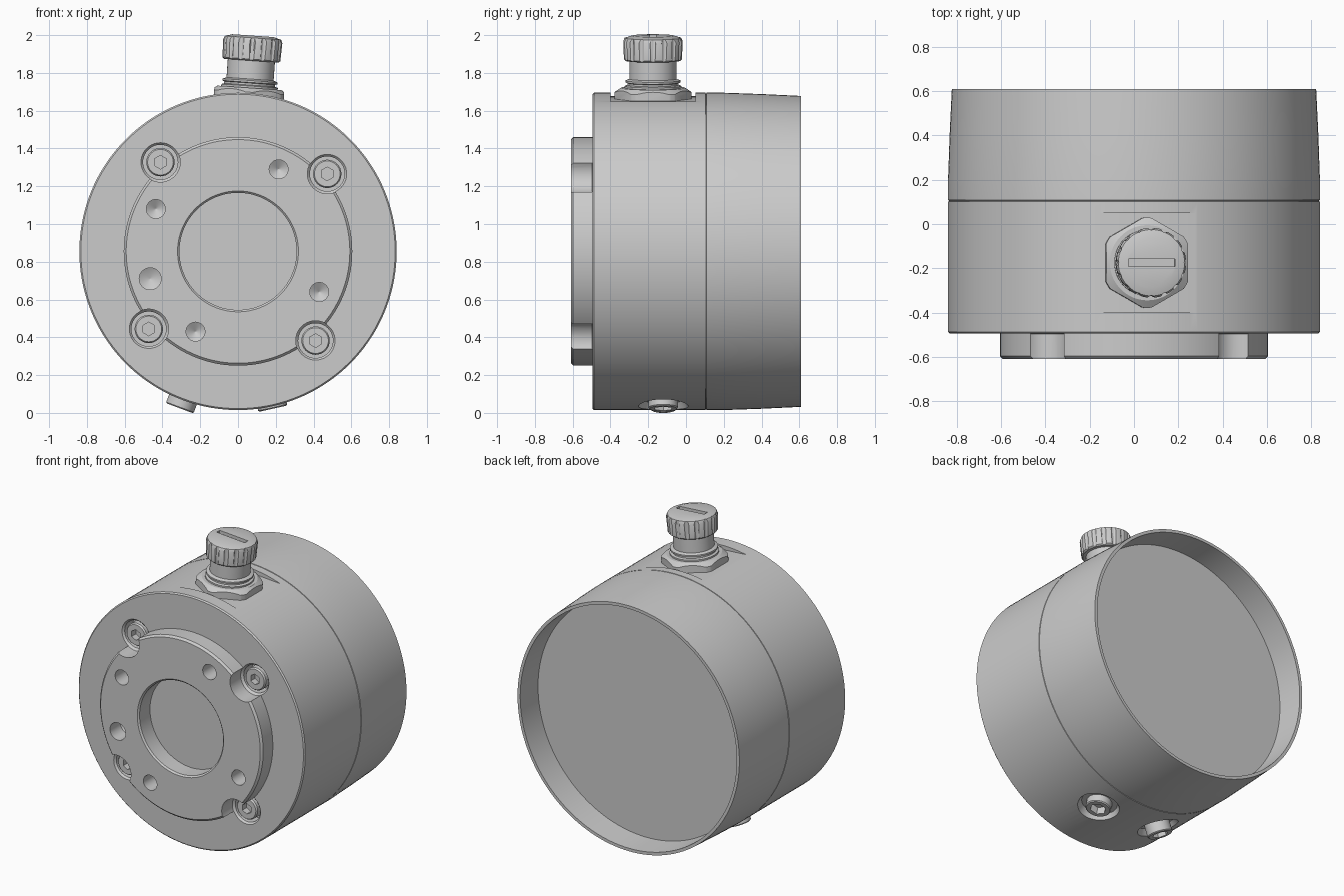
import bpy, bmesh, math
from mathutils import Matrix

if "Cube" in bpy.data.objects:
    bpy.data.objects.remove(bpy.data.objects["Cube"])

CZ = 0.855                      # height of the main axis
T, R = Matrix.Translation, Matrix.Rotation


def axial(x=0, z=CZ):
    """Local +z points to the front (-y)."""
    return T((x, 0, z)) @ R(math.radians(90), 4, 'X')


def radial(deg, y):
    """Local +z points outward from the main axis, deg measured from up."""
    return T((0, y, CZ)) @ R(math.radians(deg), 4, 'Y')


def new_object(name, bm, mat):
    bmesh.ops.recalc_face_normals(bm, faces=bm.faces)
    me = bpy.data.meshes.new(name)
    bm.to_mesh(me)
    bm.free()
    ob = bpy.data.objects.new(name, me)
    ob.data.transform(mat)
    bpy.context.collection.objects.link(ob)
    return ob


def lathe(name, prof, segs, mat, phase=0.0):
    """Revolve (radius, height) points about local z; ends are closed by caps."""
    bm = bmesh.new()
    rings = []
    for r, h in prof:
        rings.append([bm.verts.new((r * math.cos(phase + 2 * math.pi * i / segs),
                                    r * math.sin(phase + 2 * math.pi * i / segs), h))
                      for i in range(segs)])
    for a, b in zip(rings, rings[1:]):
        for i in range(segs):
            j = (i + 1) % segs
            bm.faces.new((a[i], a[j], b[j], b[i]))
    bm.faces.new(rings[0])
    bm.faces.new(rings[-1])
    return new_object(name, bm, mat)


def cyl(name, r, h0, h1, segs, mat, phase=0.0):
    return lathe(name, [(r, h0), (r, h1)], segs, mat, phase)


def box(name, size, center, mat):
    bm = bmesh.new()
    bmesh.ops.create_cube(bm, size=1, matrix=T(center) @ Matrix.Diagonal((*size, 1)))
    return new_object(name, bm, mat)


def select(ob):
    bpy.ops.object.select_all(action='DESELECT')
    ob.select_set(True)
    bpy.context.view_layer.objects.active = ob


def boolean(ob, cutter, op='DIFFERENCE'):
    select(ob)
    m = ob.modifiers.new("cut", 'BOOLEAN')
    m.operation, m.solver, m.object = op, 'EXACT', cutter
    bpy.ops.object.modifier_apply(modifier=m.name)
    bpy.data.objects.remove(cutter)


def smooth(ob):
    select(ob)
    bpy.ops.object.shade_smooth_by_angle(angle=math.radians(30))


# Housing: bored front flange, drum with seam, tapered rear skirt with recess
housing = lathe("housing", [
    (0.31, 0.49), (0.31, 0.60), (0.32, 0.61), (0.592, 0.61), (0.605, 0.597),
    (0.605, 0.495), (0.832, 0.495), (0.84, 0.487), (0.84, -0.102), (0.836, -0.103),
    (0.836, -0.107), (0.84, -0.108), (0.84, -0.20), (0.833, -0.40), (0.823, -0.61),
    (0.803, -0.61), (0.797, -0.43)], 144, axial())

# Screw pockets and socket-head screws, a quarter turn apart
for k in range(4):
    a = math.radians(41 + 90 * k)
    at = axial(0.626 * math.cos(a), CZ + 0.626 * math.sin(a))
    boolean(housing, lathe("pocket", [(0.092, 0.40), (0.092, 0.483), (0.105, 0.497),
                                      (0.105, 0.70)], 40, at))
    screw = lathe(f"flange_screw_{k + 1}", [(0.075, 0.39), (0.075, 0.485), (0.068, 0.495),
                                            (0.055, 0.495)], 32, at)
    boolean(screw, cyl("hex", 0.036, 0.45, 0.6, 6, at, math.pi / 6))
    smooth(screw)

# Blind holes in the flange, with drill-point bottoms
for x, z, r in ((0.215, 1.29, 0.05), (-0.435, 1.08, 0.05), (0.43, 0.64, 0.05),
                (-0.225, 0.43, 0.05), (-0.465, 0.71, 0.058)):
    boolean(housing, lathe("hole", [(0.002, 0.47), (r, 0.50), (r, 0.70)], 32, axial(x, z)))

# Flat seat for the cable gland
gland = radial(4, -0.175)
boolean(housing, box("seat", (0.7, 0.45, 0.2), (0, 0, 0.91), gland))

# Bottom ports: shallow round pocket with a raised hollow plug
for name, deg, top in (("port_right", 167.5, 0.853), ("port_left", 200.4, 0.886)):
    at = radial(deg, -0.12)
    boolean(housing, lathe("recess", [(0.11, 0.80), (0.132, 0.84), (0.132, 0.95)], 48, at))
    plug = lathe(name, [(0.078, 0.78), (0.078, top - 0.006), (0.072, top)], 40, at)
    boolean(plug, cyl("socket", 0.05, top - 0.05, top + 0.1, 6, at))
    smooth(plug)
smooth(housing)

# Gland hex nut with chamfered corners
nut = cyl("gland_nut", 0.214, 0.80, 0.868, 6, gland, math.pi / 2)
boolean(nut, lathe("chamfer", [(0.204, 0.79), (0.204, 0.845), (0.17, 0.868), (0.17, 0.88)],
                   64, gland), 'INTERSECT')
smooth(nut)

# Gland neck with stepped collars
smooth(lathe("gland_neck", [
    (0.15, 0.86), (0.15, 0.878), (0.135, 0.883), (0.135, 0.893), (0.146, 0.897),
    (0.146, 0.907), (0.125, 0.915), (0.125, 1.03)], 64, gland))

# Knurled gland cap with a slotted top
cap = lathe("gland_cap", [(0.145, 1.012), (0.154, 1.02), (0.158, 1.115), (0.15, 1.133),
                          (0.11, 1.145)], 80, gland)
for i in range(16):
    a = 2 * math.pi * i / 16
    boolean(cap, cyl("flute", 0.017, 0.98, 1.17, 12,
                     gland @ T((0.165 * math.cos(a), 0.165 * math.sin(a), 0))))
boolean(cap, box("slot", (0.21, 0.033, 0.06), (0, 0, 1.155), gland))
smooth(cap)
